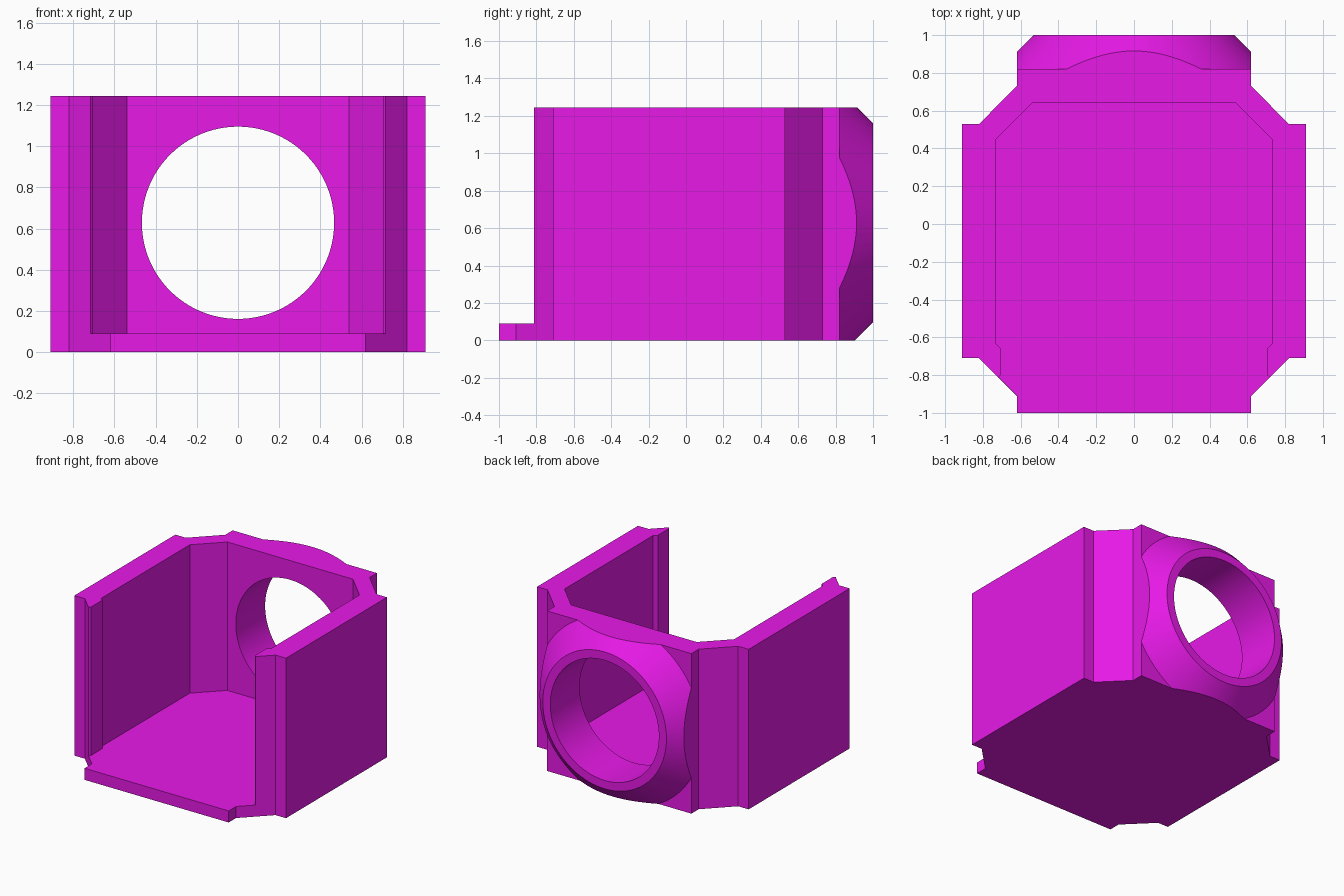
import bpy, bmesh, math
from mathutils import Matrix

if "Cube" in bpy.data.objects:
    bpy.data.objects.remove(bpy.data.objects["Cube"])

HEIGHT, FLOOR, HOLE_Z = 1.244, 0.09, 0.628


def finish(name, bm):
    bmesh.ops.recalc_face_normals(bm, faces=bm.faces)
    mesh = bpy.data.meshes.new(name)
    bm.to_mesh(mesh)
    bm.free()
    obj = bpy.data.objects.new(name, mesh)
    bpy.context.collection.objects.link(obj)
    return obj


def prism(name, half, z0, z1):
    """Upright solid from a half outline (x > 0) mirrored across x = 0."""
    outline = half + [(-x, y) for x, y in reversed(half)]
    n = len(outline)
    bm = bmesh.new()
    low, high = [[bm.verts.new((x, y, z)) for x, y in outline] for z in (z0, z1)]
    bm.faces.new(low[::-1])
    bm.faces.new(high)
    for i in range(n):
        j = (i + 1) % n
        bm.faces.new((low[i], low[j], high[j], high[i]))
    return finish(name, bm)


def round_solid(name, r0, r1, y0, y1):
    """Round solid along y, centred on the opening."""
    bm = bmesh.new()
    place = Matrix.Translation((0, (y0 + y1) / 2, HOLE_Z)) @ Matrix.Rotation(-math.pi / 2, 4, 'X')
    bmesh.ops.create_cone(bm, cap_ends=True, segments=96, radius1=r0, radius2=r1,
                          depth=y1 - y0, matrix=place)
    return finish(name, bm)


def subtract(obj, cutter):
    mod = obj.modifiers.new("cut", 'BOOLEAN')
    mod.operation, mod.solver, mod.object = 'DIFFERENCE', 'EXACT', cutter
    bpy.context.view_layer.update()
    with bpy.context.temp_override(object=obj, active_object=obj):
        bpy.ops.object.modifier_apply(modifier=mod.name)
    bpy.data.objects.remove(cutter, do_unlink=True)


# Full block with stepped, chamfered corners
housing = prism("housing", [(0.62, -1), (0.62, -0.91), (0.82, -0.71), (0.91, -0.71),
                            (0.91, 0.53), (0.82, 0.53), (0.62, 0.73), (0.62, 1)], 0, HEIGHT)

# Cavity open at the top and front, leaving the floor and small lips at the wall ends
subtract(housing, prism("cavity", [(0.78, -1.2), (0.78, -0.875), (0.705, -0.80), (0.705, -0.66),
                                   (0.73, -0.635), (0.73, 0.45), (0.54, 0.64)], FLOOR, 1.6))

# Conical collar: cut the back of the block away around a cone
around = prism("around_collar", [(0.9, 0.82), (0.9, 1.2)], -0.3, 1.6)
subtract(around, round_solid("cone", 0.832, 0.282, 0.7, 1.25))
subtract(housing, around)

# Round opening through wall and collar
subtract(housing, round_solid("opening", 0.467, 0.467, 0.5, 1.3))

mat = bpy.data.materials.new("magenta")
mat.diffuse_color = (0.8, 0.01, 0.8, 1)
mat.use_nodes = True
mat.node_tree.nodes["Principled BSDF"].inputs["Base Color"].default_value = mat.diffuse_color
housing.data.materials.clear()
housing.data.materials.append(mat)
housing.select_set(True)
bpy.context.view_layer.objects.active = housing
bpy.ops.object.shade_smooth_by_angle(angle=math.radians(20))
